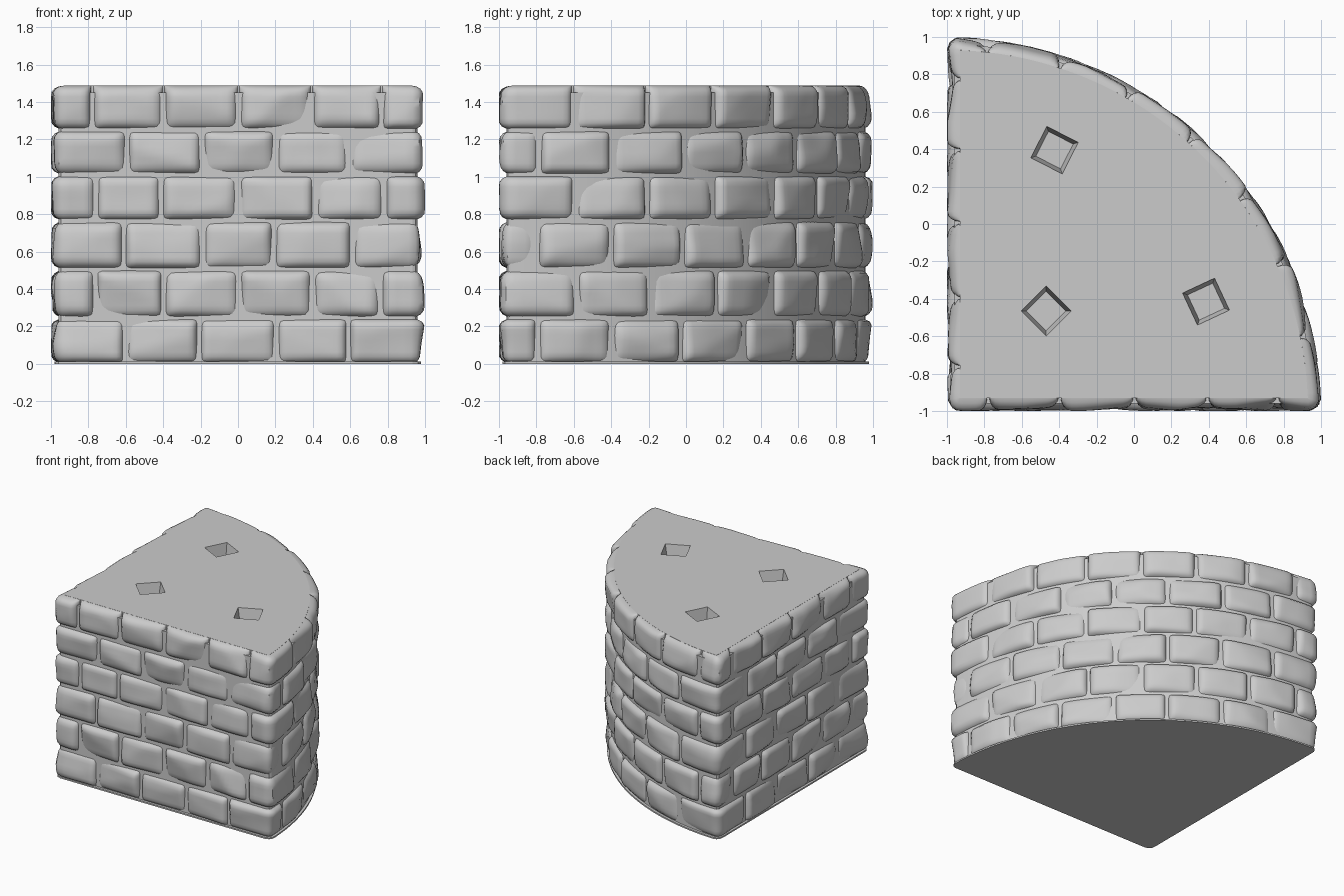
import bpy, bmesh, math, random
from mathutils import Vector, noise

random.seed(7)
cube = bpy.data.objects.get("Cube")
if cube:
    bpy.data.objects.remove(cube)

# One plain stone colour
stone = bpy.data.materials.new("grey_stone")
stone.use_nodes = True
colour = (0.6, 0.6, 0.6, 1)
stone.diffuse_color = colour
bsdf = next(n for n in stone.node_tree.nodes if n.type == 'BSDF_PRINCIPLED')
bsdf.inputs["Base Color"].default_value = colour
bsdf.inputs["Roughness"].default_value = 0.8

# Quarter-round plan: front line, corner, arc, corner, left line, corner
CORE = 0.93            # inner wall line
DEPTH = 1 - CORE       # how far the stones stand out
RADIUS = 1 + CORE
A0 = math.asin(DEPTH / RADIUS)
SWEEP = math.pi / 2 - 2 * A0
FAN = DEPTH * math.pi / 2
SEGMENTS = [2 * CORE, FAN, RADIUS * SWEEP, FAN, 2 * CORE, FAN]
STARTS = [sum(SEGMENTS[:i]) for i in range(6)]
LENGTH = sum(SEGMENTS)
CORNERS = {1: (CORE, -CORE, -90), 3: (-CORE, CORE, 90), 5: (-CORE, -CORE, 180)}


def wall_point(s, d):
    """Point at distance s along the wall line, d outwards from it."""
    s %= LENGTH
    k = max(i for i in range(6) if STARTS[i] <= s)
    t = (s - STARTS[k]) / SEGMENTS[k]
    if k == 0:
        return Vector((-CORE + 2 * CORE * t, -CORE - d, 0))
    if k == 4:
        return Vector((-CORE - d, CORE - 2 * CORE * t, 0))
    if k == 2:
        a = A0 + SWEEP * t
        r = RADIUS + d
        return Vector((-1 + r * math.cos(a), -1 + r * math.sin(a), 0))
    x, y, turn = CORNERS[k]
    a = math.radians(turn + 90 * t)
    return Vector((x + d * math.cos(a), y + d * math.sin(a), 0))


def finish(name, bm, angle=40):
    mesh = bpy.data.meshes.new(name)
    bm.to_mesh(mesh)
    bm.free()
    mesh.materials.append(stone)
    obj = bpy.data.objects.new(name, mesh)
    bpy.context.collection.objects.link(obj)
    bpy.ops.object.select_all(action='DESELECT')
    obj.select_set(True)
    bpy.context.view_layer.objects.active = obj
    bpy.ops.object.shade_smooth_by_angle(angle=math.radians(angle))
    return obj


def prism(name, d, top):
    """Solid body following the wall plan."""
    bm = bmesh.new()
    n = 160
    verts = [bm.verts.new(wall_point(LENGTH * i / n, d)) for i in range(n)]
    bmesh.ops.remove_doubles(bm, verts=verts, dist=0.0005)
    face = bm.faces.new([v for v in verts if v.is_valid])
    out = bmesh.ops.extrude_face_region(bm, geom=[face])
    for v in out["geom"]:
        if isinstance(v, bmesh.types.BMVert):
            v.co.z = top
    bmesh.ops.recalc_face_normals(bm, faces=bm.faces)
    return finish(name, bm, 20)


def rounded(edge, r):
    t = min(edge / r, 1)
    return math.sqrt(max(0, 1 - (1 - t) ** 2))


def add_stone(bm, s0, s1, z0, z1):
    """Pillowed stone with a few random flat chips."""
    hs, hz = (s1 - s0) / 2 - 0.006, (z1 - z0) / 2 - 0.003
    cs, cz = (s0 + s1) / 2, (z0 + z1) / 2
    nu, nv = max(16, int(hs / 0.014)), 12
    chips = [(random.uniform(0.058, 0.085), random.uniform(-0.03, 0.03),
              random.uniform(-0.025, 0.025)) for _ in range(3)]
    r = random.uniform(0.04, 0.06)
    grid = []
    for i in range(nu + 1):
        u = math.sin((i / nu - 0.5) * math.pi)
        column = []
        for j in range(nv + 1):
            v = math.sin((j / nv - 0.5) * math.pi)
            s, z = cs + u * hs, cz + v * hz
            place = wall_point(s, DEPTH) + Vector((0, 0, z))
            d = min([DEPTH] + [c + a * u + b * v for c, a, b in chips])
            d += 0.008 * noise.noise(place * 5) - 0.002
            d = min(d, DEPTH) * rounded(hs * (1 - abs(u)), r) * rounded(hz * (1 - abs(v)), r)
            column.append(bm.verts.new(wall_point(s, d) + Vector((0, 0, z))))
        grid.append(column)
    for i in range(nu):
        for j in range(nv):
            bm.faces.new((grid[i][j], grid[i + 1][j], grid[i + 1][j + 1], grid[i][j + 1]))


# Six courses of stones, joints alternating
LEVELS = [0, 0.245, 0.505, 0.765, 1.01, 1.25, 1.49]
for row in range(6):
    odd = row % 2
    flat = [-0.77, -0.4, 0, 0.4, 0.77] if odd else [-0.6, -0.2, 0.2, 0.6]
    joints = [x + CORE for x in flat]
    for k in range(7):
        a = math.radians(12 * k + (12 if odd else 6))
        joints.append(STARTS[2] + RADIUS * (a - A0))
    joints += [STARTS[4] + CORE + y for y in flat]
    joints = [s + random.uniform(-0.012, 0.012) for s in joints]
    bm = bmesh.new()
    for s0, s1 in zip(joints, joints[1:] + [joints[0] + LENGTH]):
        add_stone(bm, s0, s1, LEVELS[row], LEVELS[row + 1])
    finish("stone_course_%d" % (row + 1), bm)

# Mortar behind the stones, footing, and the floor slab core
prism("mortar", 0.03, 1.45)
prism("footing", 0.05, 0.012)
slab = prism("floor_slab", 0, 1.488)

# Three tapered square sockets sunk in the floor
for x, y, turn in [(-0.47, -0.465, 0), (-0.425, 0.395, 18), (0.385, -0.415, -20)]:
    bpy.ops.mesh.primitive_cone_add(vertices=4, radius1=0.105, radius2=0.136, depth=0.14,
                                    location=(x, y, 1.43), rotation=(0, 0, math.radians(turn)))
    cutter = bpy.context.object
    cutter.name = "socket_cutter"
    cutter.hide_render = True
    cutter.data.materials.append(stone)
    cut = slab.modifiers.new("socket", 'BOOLEAN')
    cut.operation, cut.solver, cut.object = 'DIFFERENCE', 'EXACT', cutter
    bpy.context.view_layer.objects.active = slab
    bpy.ops.object.modifier_apply(modifier=cut.name)
    bpy.data.objects.remove(cutter)

# Sockets must also pass cleanly below the mortar top: hollow its inside
mortar = bpy.data.objects["mortar"]
bm = bmesh.new()
bm.from_mesh(mortar.data)
caps = [f for f in bm.faces if abs(f.normal.z) > 0.9 and f.calc_center_median().z > 1]
bmesh.ops.inset_region(bm, faces=caps, thickness=0.06)
bmesh.ops.delete(bm, geom=caps, context='FACES')
bm.to_mesh(mortar.data)
bm.free()
